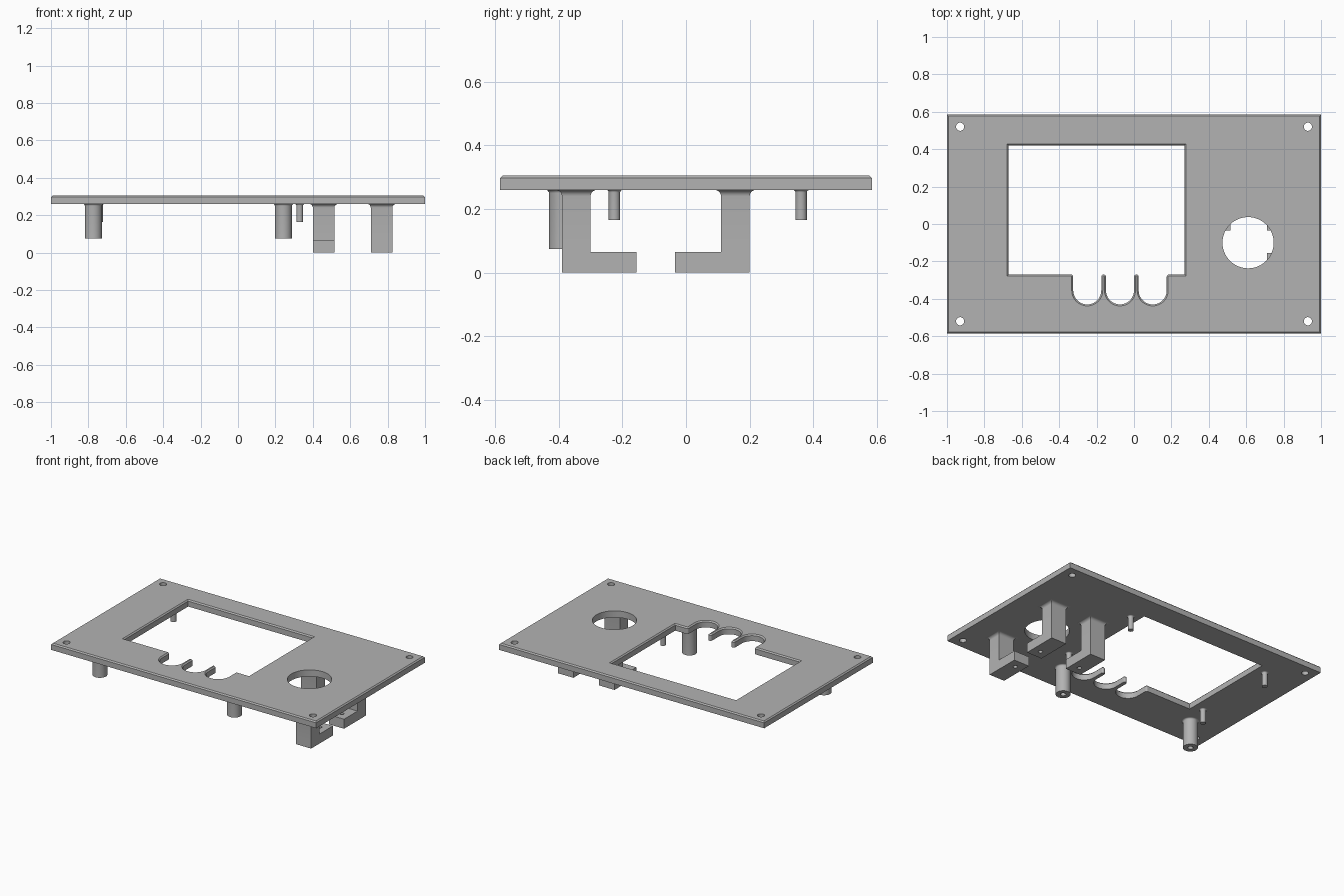
import bpy, bmesh
from math import sin, cos, pi, radians

if "Cube" in bpy.data.objects:
    bpy.data.objects.remove(bpy.data.objects["Cube"], do_unlink=True)

grey = bpy.data.materials.new("light_grey_plastic")
grey.use_nodes = True
colour = (0.45, 0.45, 0.45, 1)
grey.diffuse_color = colour
grey.node_tree.nodes["Principled BSDF"].inputs["Base Color"].default_value = colour

TOP, UNDER, CHAMFER = 0.305, 0.26, 0.008


def arc(cx, cy, r, start, end, steps):
    angles = [radians(start + (end - start) * i / steps) for i in range(steps + 1)]
    return [(cx + r * cos(a), cy + r * sin(a)) for a in angles]


def circle(cx, cy, r, sides=32):
    return arc(cx, cy, r, 0, 360, sides)[:-1]


def rect(x0, x1, y0, y1, o=0):
    return [(x0 - o, y0 - o), (x1 + o, y0 - o), (x1 + o, y1 + o), (x0 - o, y1 + o)]


def loft(name, layers, edit=None):
    """Solid skinned through (outline, z) layers."""
    bm = bmesh.new()
    rings = [[bm.verts.new((x, y, z)) for x, y in pts] for pts, z in layers]
    for a, b in zip(rings, rings[1:]):
        for i in range(len(a)):
            j = (i + 1) % len(a)
            bm.faces.new((a[i], a[j], b[j], b[i]))
    bm.faces.new(rings[0][::-1])
    bm.faces.new(rings[-1])
    bmesh.ops.recalc_face_normals(bm, faces=bm.faces)
    if edit:
        edit(bm)
    mesh = bpy.data.meshes.new(name)
    bm.to_mesh(mesh)
    bm.free()
    mesh.materials.append(grey)
    obj = bpy.data.objects.new(name, mesh)
    bpy.context.collection.objects.link(obj)
    return obj


def cut(obj, layers):
    """Subtract a lofted solid, then discard the cutter."""
    cutter = loft("cutter", layers)
    cutter.hide_render = True
    mod = obj.modifiers.new("cut", 'BOOLEAN')
    mod.operation, mod.solver, mod.object = 'DIFFERENCE', 'EXACT', cutter
    graph = bpy.context.evaluated_depsgraph_get()
    mesh = bpy.data.meshes.new_from_object(obj.evaluated_get(graph))
    obj.modifiers.clear()
    obj.data = mesh
    bpy.data.objects.remove(cutter, do_unlink=True)


def flare(r, steps=6):
    """(offset, z) pairs of a concave fillet running into the plate."""
    return [(r * (1 - cos(a)), UNDER - r + r * sin(a))
            for a in (pi / 2 * i / steps for i in range(steps + 1))]


def window(o):
    """Display opening with three finger scallops, enlarged by o."""
    tip, floor = 0.0125, -0.27
    pts = [(-0.67 - o, 0.42 + o), (-0.67 - o, floor - o)]
    for i in range(3):
        cx = -0.25 + 0.175 * i
        pts += arc(cx - 0.0875, floor - tip, tip - o, 180 if i else 90, 0, 12)
        pts += arc(cx, -0.355, 0.075 + o, 180, 360, 24)
    pts += arc(cx + 0.0875, floor - tip, tip - o, 180, 90, 12)
    return pts + [(0.27 + o, floor - o), (0.27 + o, 0.42 + o)]


# Face plate with chamfered rim
def plate_outline(o):
    return rect(-1, 1, -0.585, 0.585, o)


plate = loft("face_plate", [(plate_outline(0), UNDER), (plate_outline(0), TOP - CHAMFER),
                            (plate_outline(-CHAMFER), TOP)])
cut(plate, [(window(0), UNDER - 0.1), (window(0), TOP - CHAMFER),
            (window(CHAMFER), TOP), (window(CHAMFER), TOP + 0.1)])
holes = [(0.61, -0.10, 0.137, 64)]
holes += [(sx * 0.93, sy * 0.52, 0.022, 24) for sx in (-1, 1) for sy in (-1, 1)]
for x, y, r, sides in holes:
    ring = circle(x, y, r, sides)
    cut(plate, [(ring, UNDER - 0.1), (ring, TOP + 0.1)])

# Screw posts with blind pilot holes
for side, x in (("right", -0.773), ("left", 0.243)):
    y, r = -0.385, 0.046
    layers = [(circle(x, y, 0.017), 0.2), (circle(x, y, 0.017), 0.075), (circle(x, y, r), 0.075)]
    layers += [(circle(x, y, r + o), z) for o, z in flare(0.01)]
    loft(side + "_screw_post", layers)

# Small locating pegs
for side, x in (("right", -0.74), ("left", 0.33)):
    for end, y in (("front", -0.225), ("back", 0.362)):
        layers = [(circle(x, y, 0.018, 24), 0.165)]
        layers += [(circle(x, y, 0.018 + o, 24), z) for o, z in flare(0.008)]
        loft(f"{end}_{side}_peg", layers)


# L-shaped brackets below the round hole
def bracket(name, x, y, direction):
    x0, x1, y0, y1 = x - 0.0575, x + 0.0575, y - 0.045, y + 0.045

    def add_foot(bm):
        face = max((f for f in bm.faces if f.calc_center_median().z < 0.06),
                   key=lambda f: f.normal.y * direction)
        new = bmesh.ops.extrude_discrete_faces(bm, faces=[face])["faces"][0]
        bmesh.ops.translate(bm, verts=new.verts, vec=(0, direction * 0.145, 0))

    layers = [(rect(x0, x1, y0, y1), 0), (rect(x0, x1, y0, y1), 0.065)]
    layers += [(rect(x0, x1, y0, y1, o), z) for o, z in flare(0.02)]
    obj = loft(name, layers, add_foot)
    hole = circle(x, y + direction * 0.13, 0.014, 16)
    cut(obj, [(hole, -0.05), (hole, 0.1)])


bracket("back_right_bracket", 0.4575, 0.155, -1)
bracket("back_left_bracket", 0.7675, 0.155, -1)
bracket("front_left_bracket", 0.7675, -0.345, 1)

# Smooth round walls, keep edges crisp
for obj in bpy.context.view_layer.objects:
    obj.select_set(obj.type == 'MESH' and grey.name in obj.data.materials)
bpy.context.view_layer.objects.active = plate
bpy.ops.object.shade_smooth_by_angle(angle=radians(30))
